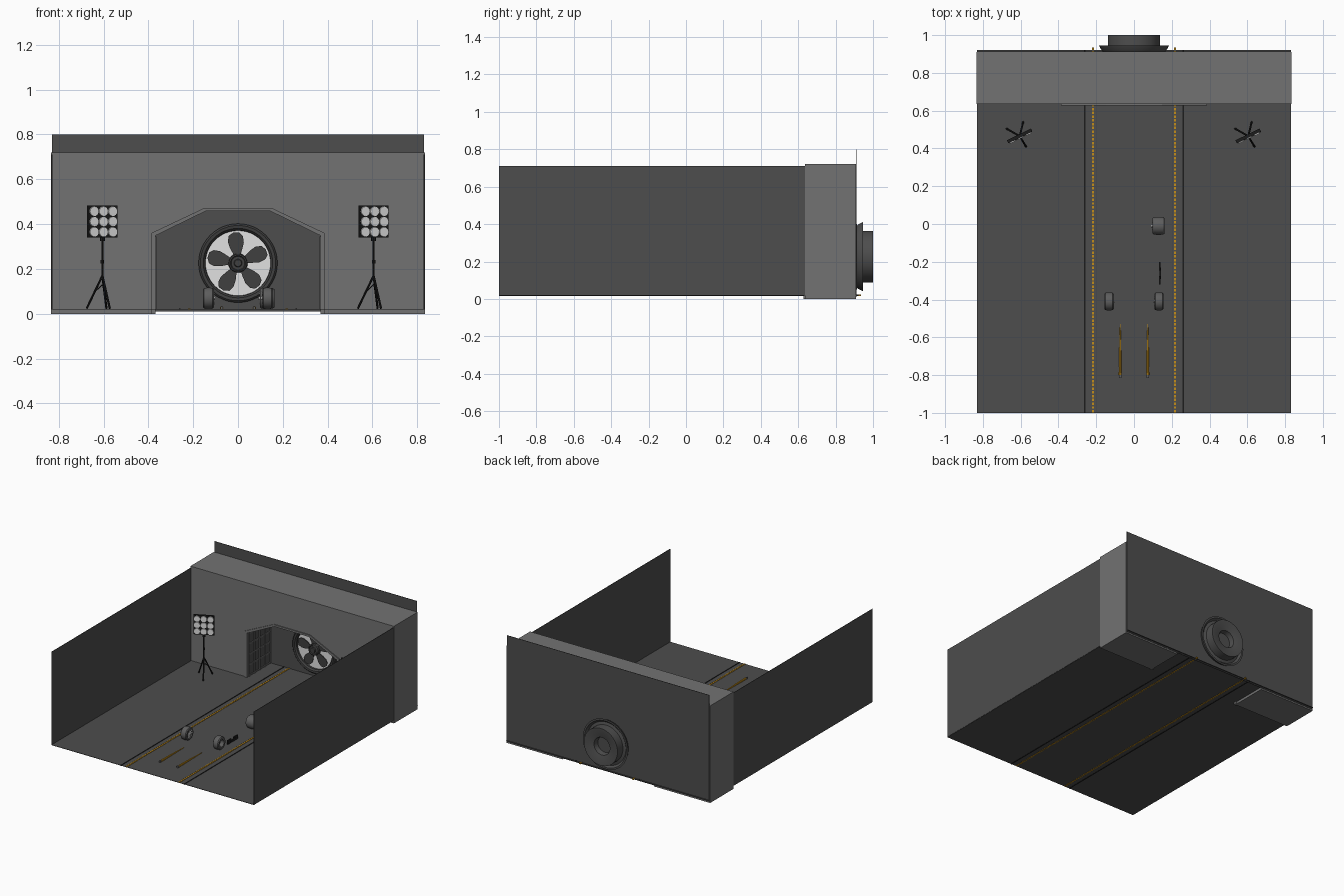
import bpy, bmesh, math
from mathutils import Vector, Matrix

if "Cube" in bpy.data.objects:
    bpy.data.objects.remove(bpy.data.objects["Cube"], do_unlink=True)


def material(name, r, g, b):
    m = bpy.data.materials.new(name)
    m.use_nodes = True
    m.diffuse_color = (r, g, b, 1)
    m.node_tree.nodes["Principled BSDF"].inputs["Base Color"].default_value = (r, g, b, 1)
    return m


DARK = material("dark grey", .075, .075, .075)
MID = material("concrete grey", .17, .17, .17)
BLADE = material("fan grey", .05, .05, .05)
BLACK = material("black", .012, .012, .012)
TYRE = material("tyre grey", .11, .11, .11)
LIGHT = material("lamp white", .75, .75, .75)
YELLOW = material("amber", .55, .27, .01)


def finish(name, bm, mat, smooth=False, matrix=None):
    bmesh.ops.recalc_face_normals(bm, faces=bm.faces[:])
    me = bpy.data.meshes.new(name)
    bm.to_mesh(me)
    bm.free()
    me.materials.append(mat)
    ob = bpy.data.objects.new(name, me)
    bpy.context.collection.objects.link(ob)
    if matrix:
        ob.matrix_world = matrix
    if smooth:
        bpy.ops.object.select_all(action='DESELECT')
        ob.select_set(True)
        bpy.context.view_layer.objects.active = ob
        bpy.ops.object.shade_smooth_by_angle(angle=math.radians(35))
    return ob


def add_box(bm, lo, hi):
    lo, hi = Vector(lo), Vector(hi)
    m = Matrix.Translation((lo + hi) / 2) @ Matrix.Diagonal((*(hi - lo), 1))
    bmesh.ops.create_cube(bm, size=1, matrix=m)


def box(name, lo, hi, mat):
    bm = bmesh.new()
    add_box(bm, lo, hi)
    return finish(name, bm, mat)


def add_rod(bm, a, b, r1, r2=None, sides=8):
    a, b = Vector(a), Vector(b)
    m = Matrix.Translation((a + b) / 2) @ (b - a).to_track_quat('Z', 'Y').to_matrix().to_4x4()
    bmesh.ops.create_cone(bm, cap_ends=True, segments=sides, radius1=r1,
                          radius2=r1 if r2 is None else r2, depth=(b - a).length, matrix=m)


def slab(name, outline, y0, y1, mat, matrix=None):
    """Extrude an x-z outline along y."""
    bm = bmesh.new()
    face = bm.faces.new([bm.verts.new((x, y0, z)) for x, z in outline])
    new = bmesh.ops.extrude_face_region(bm, geom=[face])["geom"]
    bmesh.ops.translate(bm, vec=(0, y1 - y0, 0), verts=[v for v in new if isinstance(v, bmesh.types.BMVert)])
    return finish(name, bm, mat, matrix=matrix)


def lathe(name, profile, mat, matrix, steps=48):
    """Spin (radius, y) points around the y axis."""
    bm = bmesh.new()
    vs = [bm.verts.new((r, y, 0)) for r, y in profile]
    edges = [bm.edges.new(p) for p in zip(vs, vs[1:])]
    bmesh.ops.spin(bm, geom=vs + edges, axis=(0, 1, 0), cent=(0, 0, 0), angle=math.tau, steps=steps)
    bmesh.ops.remove_doubles(bm, verts=bm.verts[:], dist=1e-5)
    return finish(name, bm, mat, True, matrix)


# Floor, side walls and back panel
box("floor", (-.83, -1, .018), (.83, .922, .021), DARK)
box("back_panel", (-.83, .911, .01), (.83, .914, .8), DARK)
for side, s in (("right", -1), ("left", 1)):
    box(side + "_wall", (s * .83 - .0015, -1, .02), (s * .83 + .0015, .64, .71), DARK)

# Thick wall with the arched tunnel, and its raised trim
arch = [(.375, 0), (.375, .352), (.145, .462), (-.145, .462), (-.375, .352), (-.375, 0)]
slab("tunnel_wall", [(-.835, 0), (-.835, .72), (.835, .72), (.835, 0)] + arch, .635, .91, MID)
outer = [(.387, 0), (.387, .36), (.148, .473), (-.148, .473), (-.387, .36), (-.387, 0)]
inner = [(x * .98, z - .003 if z else 0) for x, z in arch]
slab("tunnel_trim", outer + inner[::-1], .628, .65, MID)

# Ribbed panels along both sides of the tunnel
for side, s in (("right", -1), ("left", 1)):
    bm = bmesh.new()
    add_box(bm, (s * .371 - .002, .65, .021), (s * .371 + .002, .91, .345))
    finish(side + "_tunnel_lining", bm, DARK)
    bm = bmesh.new()
    for i in range(5):
        y = .652 + i * .062
        add_box(bm, (s * .367 - .004, y, .021), (s * .367 + .004, y + .008, .345))
    for i in range(5):
        z = .024 + i * .078
        add_box(bm, (s * .367 - .003, .652, z), (s * .367 + .003, .908, z + .007))
    finish(side + "_tunnel_ribs", bm, MID)

# Rails and rows of runway lights on the floor
for side, s in (("right", -1), ("left", 1)):
    box(side + "_rail", (s * .26 - .004, -1, .016), (s * .26 + .004, .922, .0235), BLACK)
    bm = bmesh.new()
    for i in range(97):
        y = -.998 + i * .02
        add_box(bm, (s * .217 - .006, y, .016), (s * .217 + .006, y + .013, .0245))
    finish(side + "_runway_lights", bm, YELLOW)

# Ventilator: front ring, bright backing, rear housing, blades and hub
hub = Matrix.Translation((0, 0, .226))
lathe("fan_ring", [(.165, .915), (.176, .91), (.176, .89), (.168, .882), (.155, .884), (.146, .895), (.145, .91)], BLADE, hub)
lathe("fan_backing", [(0, .908), (.147, .908)], LIGHT, hub)
lathe("fan_housing", [(.165, .913), (.172, .92), (.185, .945), (.172, .945), (.158, .93), (.138, .936),
                      (.138, 1), (.125, 1), (.065, .985), (.058, .95), (0, .95)], DARK, hub)
lathe("fan_hub", [(0, .878), (.015, .878), (.018, .884), (.03, .884), (.034, .879), (.04, .882), (.043, .907)], BLADE, hub)
blade = [(-.012, .03), (-.03, .07), (-.037, .1), (-.03, .126), (-.008, .138), (.018, .136),
         (.032, .118), (.034, .09), (.024, .06), (.012, .03)]
for i in range(5):
    turn = hub @ Matrix.Rotation(-math.tau * i / 5 - math.radians(5), 4, 'Y')
    slab(f"fan_blade_{i + 1}", blade, .896, .9, BLADE, turn)

# Floodlights on tripods: both turned the same way
for side, x in (("right", -.605), ("left", .605)):
    place = Matrix.Translation((x, .465, 0))
    bm = bmesh.new()
    add_rod(bm, (0, 0, .15), (0, 0, .35), .005)
    add_rod(bm, (0, 0, .225), (0, 0, .24), .008)
    add_rod(bm, (0, 0, .325), (0, 0, .345), .011)
    for lx, ly in ((.018, .075), (.033, -.055), (-.07, .04)):
        add_rod(bm, (0, 0, .17), (lx, ly, .024), .005)
        add_rod(bm, (lx * .5, ly * .5, .097), (0, 0, .13), .0025)
    finish(side + "_tripod", bm, BLACK, matrix=place)
    head = place @ Matrix.Rotation(math.radians(26), 4, 'Z')
    bm = bmesh.new()
    add_box(bm, (-.071, -.008, .34), (.071, .01, .482))
    finish(side + "_lamp_frame", bm, BLACK, matrix=head)
    bm = bmesh.new()
    for i in range(9):
        cx, cz = (i % 3 - 1) * .046, .411 + (i // 3 - 1) * .046
        add_rod(bm, (cx, -.006, cz), (cx, -.013, cz), .0225, .021, 20)
    finish(side + "_lamps", bm, LIGHT, matrix=head)

# Loose wheels: tyre, rim disc and spokes on one side
tyre = [(.026, -.024), (.04, -.025), (.046, -.019), (.048, 0), (.046, .019), (.04, .025), (.026, .024), (.024, 0), (.026, -.024)]
for name, x, y, face, wide in (("right_front", -.132, -.41, 1, 1), ("left_front", .132, -.41, -1, .95), ("left_rear", .13, -.01, -1, 1.3)):
    m = Matrix.Translation((x, y, .069)) @ Matrix.Rotation(-face * math.pi / 2, 4, 'Z') @ Matrix.Diagonal((1, wide, 1, 1))
    lathe(name + "_tyre", tyre, TYRE, m, 32)
    lathe(name + "_rim", [(0, .012), (.01, .012), (.027, .006)], DARK, m, 32)
    bm = bmesh.new()
    for i in range(8):
        a = math.tau * i / 8
        c, s = math.cos(a), math.sin(a)
        add_rod(bm, (c * .006, .02, s * .006), (c * .03, .024, s * .03), .0035, sides=6)
    add_rod(bm, (0, .008, 0), (0, .03, 0), .008, sides=12)
    finish(name + "_spokes", bm, LIGHT, matrix=m)

# Small black tool rack between the left wheels
bm = bmesh.new()
for y0, y1 in ((-.32, -.275), (-.245, -.2)):
    add_box(bm, (.132, y0, .021), (.14, y1, .05))
add_box(bm, (.136, -.29, .025), (.144, -.23, .04))
finish("tool_rack", bm, BLACK)

# Tapered amber markers on the floor
for side, s in (("right", -1), ("left", 1)):
    bm = bmesh.new()
    add_rod(bm, (s * .073, -.8, .026), (s * .073, -.69, .026), .008, .006)
    add_rod(bm, (s * .073, -.69, .026), (s * .073, -.53, .024), .006, .002)
    finish(side + "_marker", bm, YELLOW)
    box(side + "_marker_cap", (s * .073 - .006, -.815, .021), (s * .073 + .006, -.8, .033), TYRE)
